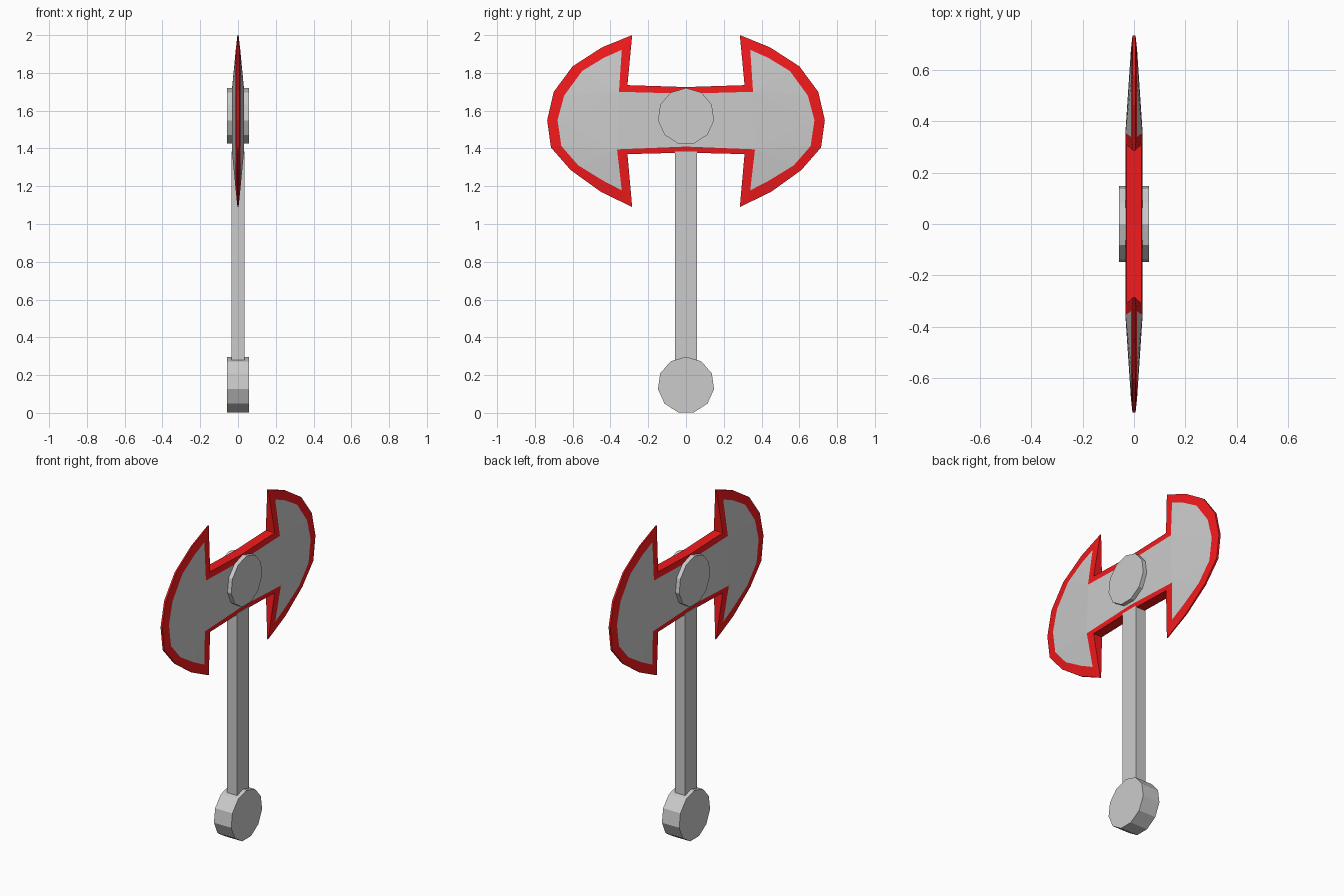
import bpy, bmesh
from math import pi

if "Cube" in bpy.data.objects:
    bpy.data.objects.remove(bpy.data.objects["Cube"])

red = bpy.data.materials.new("red_edge")
red.diffuse_color = (0.9, 0.01, 0.012, 1)
red.use_nodes = True
red.node_tree.nodes["Principled BSDF"].inputs["Base Color"].default_value = red.diffuse_color
steel = bpy.data.materials.new("plain_grey")


def disc(name, z):
    # 11-sided disc lying along x, one corner pointing up
    bpy.ops.mesh.primitive_cylinder_add(vertices=11, radius=0.15, depth=0.116,
                                        location=(0, 0, z))
    ob = bpy.context.object
    ob.name = name
    ob.rotation_euler = (pi / 2, 0, pi / 2)
    bpy.context.view_layer.update()
    # turn the disc over if its flat side points up
    top = max((ob.matrix_world @ v.co).z for v in ob.data.vertices)
    if top < z + 0.1495:
        ob.rotation_euler.x = -pi / 2
    return ob


# Pommel and head hub
disc("pommel", 0.147)
disc("head_hub", 1.57)

# Square handle
bpy.ops.mesh.primitive_cube_add(size=1, location=(0, 0, 0.8175))
handle = bpy.context.object
handle.name = "handle"
handle.scale = (0.068, 0.114, 1.135)

# Quarter of the blade: outer edge and inner bevel line as (y, z, half thickness)
outer = [(0, 1.725, .03), (.31, 1.735, .03), (.285, 2.0, .003), (.445, 1.935, .004),
         (.60, 1.835, .005), (.70, 1.70, .006), (.735, 1.55, .006), (.715, 1.405, .006),
         (.61, 1.285, .005), (.45, 1.17, .004), (.285, 1.09, .003), (.31, 1.37, .03),
         (0, 1.378, .03)]
inner = [(0, 1.69, .033), (.355, 1.70, .033), (.34, 1.922, .012), (.435, 1.88, .012),
         (.55, 1.81, .012), (.645, 1.68, .012), (.68, 1.55, .012), (.66, 1.413, .012),
         (.57, 1.31, .012), (.44, 1.23, .012), (.34, 1.178, .012), (.365, 1.395, .033),
         (0, 1.41, .033)]

bm = bmesh.new()
o = [bm.verts.new((x, y, z)) for y, z, x in outer]
n = [bm.verts.new((x, y, z)) for y, z, x in inner]
m = [bm.verts.new((0, y, z)) for y, z, x in outer]

# Red bevel and rim
for i in range(len(o) - 1):
    bm.faces.new((o[i], n[i], n[i + 1], o[i + 1]))
    bm.faces.new((o[i], o[i + 1], m[i + 1], m[i]))

# Grey cheek: central bar, then fans from the two notch corners
grey = [(0, 12, 11, 1), (1, 11, 6)]
grey += [(1, k + 1, k) for k in range(2, 6)]
grey += [(11, k + 1, k) for k in range(6, 10)]
for f in grey:
    bm.faces.new([n[k] for k in f]).material_index = 1

mesh = bpy.data.meshes.new("double_blade")
bm.to_mesh(mesh)
bm.free()
mesh.materials.append(red)
mesh.materials.append(steel)
blade = bpy.data.objects.new("double_blade", mesh)
bpy.context.collection.objects.link(blade)
mirror = blade.modifiers.new("mirror", 'MIRROR')
mirror.use_axis = (True, True, False)
mirror.merge_threshold = 0.0005
